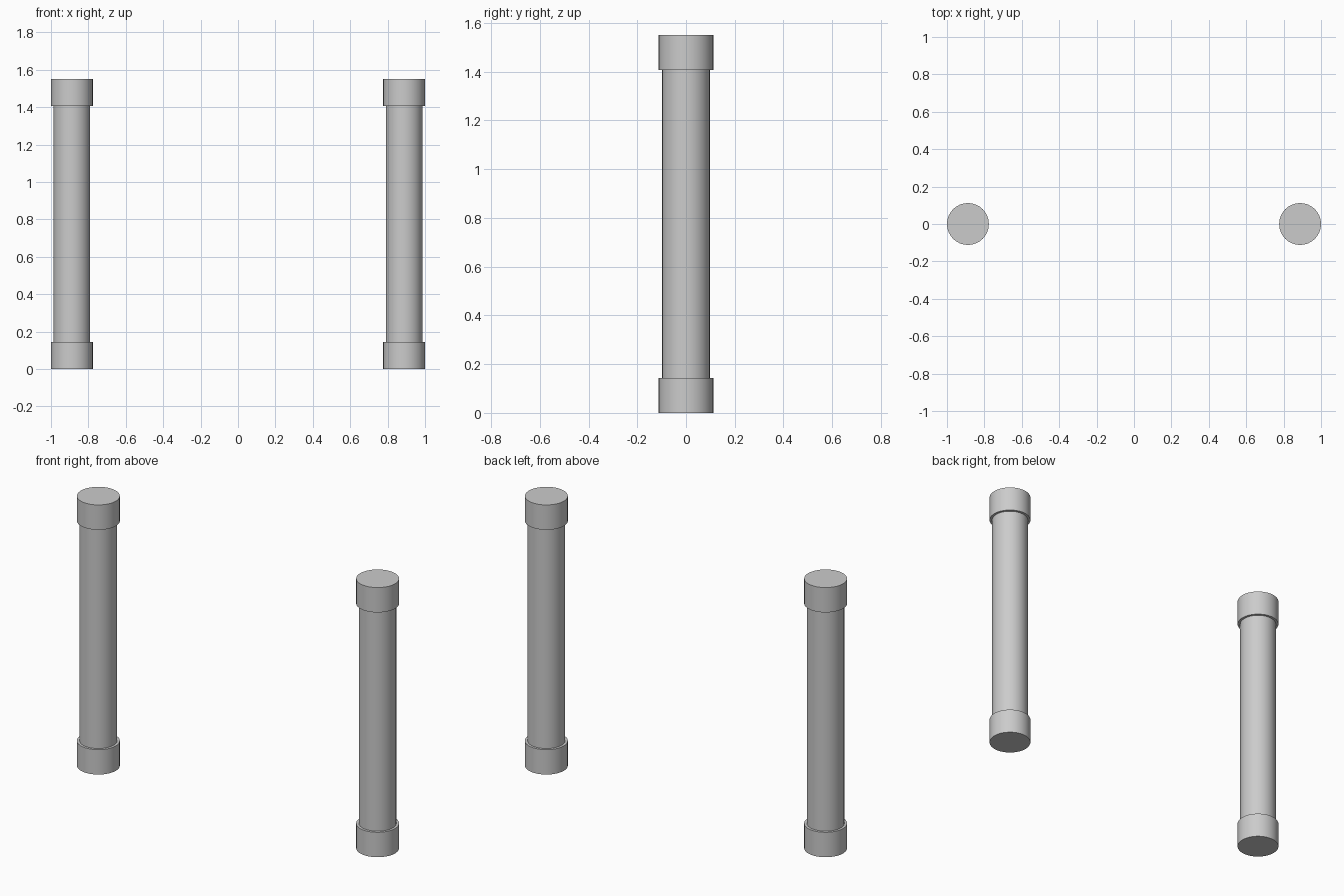
import bpy

if "Cube" in bpy.data.objects:
    bpy.data.objects.remove(bpy.data.objects["Cube"])

CENTRE_X = 0.888
HEIGHT = 1.55
CAP_HEIGHT = 0.143
CAP_RADIUS = 0.112
SHAFT_RADIUS = 0.098


def cylinder(name, x, z0, z1, radius):
    bpy.ops.mesh.primitive_cylinder_add(
        vertices=32, radius=radius, depth=z1 - z0, location=(x, 0, (z0 + z1) / 2))
    obj = bpy.context.object
    obj.name = name
    bpy.ops.object.shade_smooth_by_angle()
    return obj


# Two matching posts, each a shaft between a base collar and a top collar
for side, x in (("left", -CENTRE_X), ("right", CENTRE_X)):
    cylinder(f"{side}_base_collar", x, 0, CAP_HEIGHT, CAP_RADIUS)
    cylinder(f"{side}_shaft", x, CAP_HEIGHT, HEIGHT - CAP_HEIGHT, SHAFT_RADIUS)
    cylinder(f"{side}_top_collar", x, HEIGHT - CAP_HEIGHT, HEIGHT, CAP_RADIUS)
